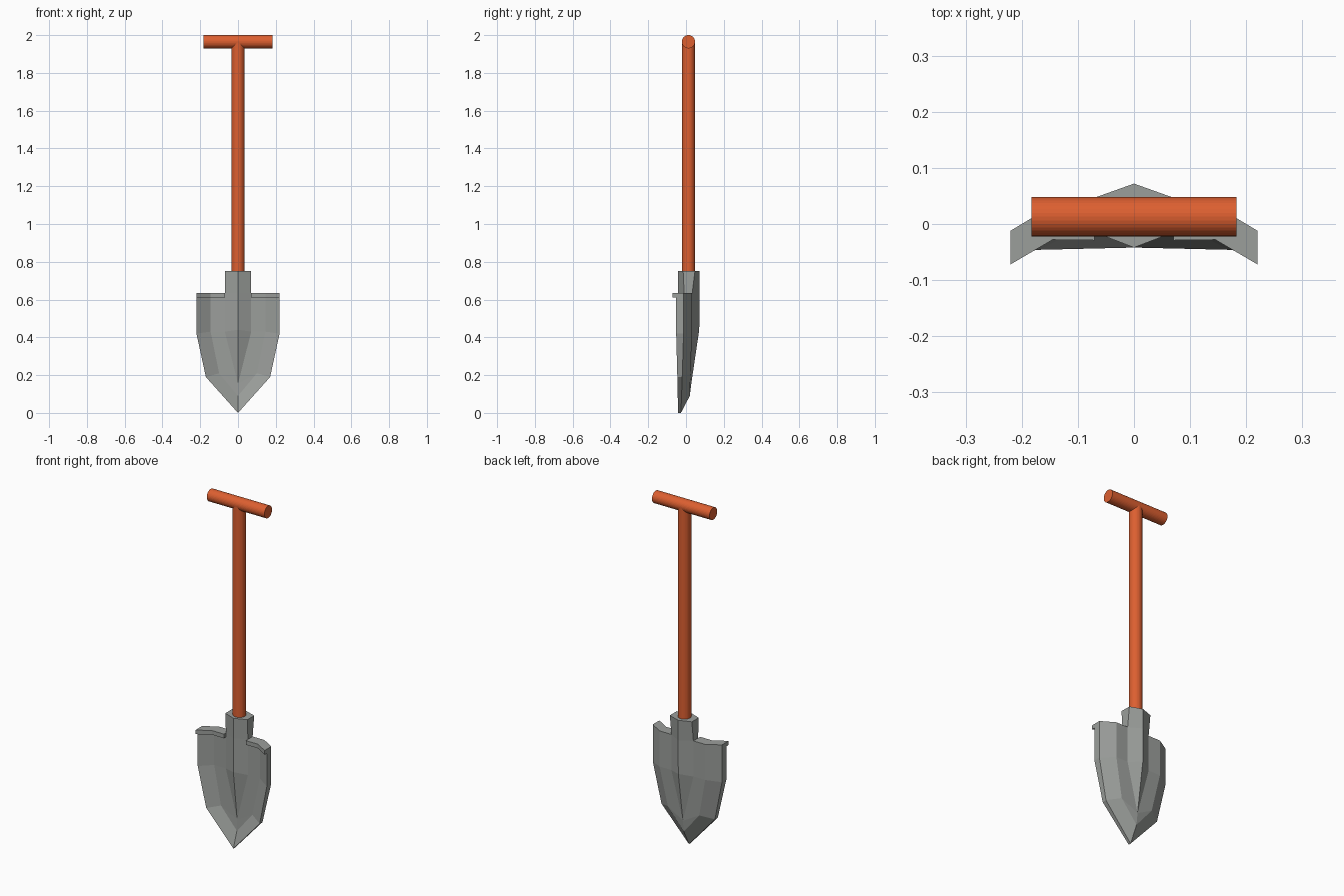
import bpy, bmesh, math
from mathutils import Matrix

if "Cube" in bpy.data.objects:
    bpy.data.objects.remove(bpy.data.objects["Cube"])


def material(name, rgb):
    m = bpy.data.materials.new(name)
    m.diffuse_color = (*rgb, 1)
    m.use_nodes = True
    m.node_tree.nodes["Principled BSDF"].inputs["Base Color"].default_value = m.diffuse_color
    return m


steel = material("grey steel", (0.33, 0.345, 0.33))
orange = material("orange handle", (0.72, 0.115, 0.03))


def finish(name, bm, mat):
    bmesh.ops.remove_doubles(bm, verts=bm.verts, dist=0.0005)
    bmesh.ops.recalc_face_normals(bm, faces=bm.faces)
    me = bpy.data.meshes.new(name)
    bm.to_mesh(me)
    bm.free()
    me.materials.append(mat)
    ob = bpy.data.objects.new(name, me)
    bpy.context.collection.objects.link(ob)
    return ob


def rod(name, length, matrix):
    bm = bmesh.new()
    bmesh.ops.create_cone(bm, cap_ends=True, segments=32, radius1=0.035,
                          radius2=0.035, depth=length, matrix=matrix)
    return finish(name, bm, orange)


# Shaft and cross grip
rod("shaft", 1.29, Matrix.Translation((0, 0.013, 1.315)))
rod("grip", 0.366, Matrix.Translation((0, 0.013, 1.965)) @ Matrix.Rotation(math.pi / 2, 4, 'Y'))

# Blade half outline: name -> x, z, front y, back y
P = {
    "T0": (0, 0.75, -0.042, 0.072), "T1": (0.07, 0.75, -0.015, 0.047),
    "A0": (0, 0.635, -0.042, 0.072), "A1": (0.07, 0.635, -0.01, 0.033),
    "A2": (0.145, 0.635, -0.009, 0.033), "A3": (0.22, 0.635, -0.053, -0.012),
    "B0": (0, 0.44, -0.042, 0.07), "B1": (0.07, 0.43, -0.01, 0.033),
    "B2": (0.145, 0.43, -0.009, 0.033), "B3": (0.22, 0.42, -0.052, -0.013),
    "C0": (0, 0.155, -0.008, 0.028), "C2": (0.1, 0.21, -0.012, 0.022),
    "C3": (0.17, 0.19, -0.046, -0.02), "D0": (0, 0.09, -0.01, 0.02),
    "E0": (0, 0.0, -0.042, -0.027),
}
FACES = ["T0 T1 A1 A0", "A0 A1 B1 B0", "A1 A2 B2 B1", "A2 A3 B3 B2", "B0 B1 C0",
         "B1 B2 C2 C0", "B2 B3 C3 C2", "C0 C2 D0", "C2 C3 E0 D0"]
RIM = "T0 T1 A1 A2 A3 B3 C3 E0".split()

# Blade with socket: front and back skins joined along the rim, both halves
bm = bmesh.new()
for side in (1, -1):
    v = {}
    for k, (x, z, yf, yb) in P.items():
        v[k, 0] = bm.verts.new((side * x, yf, z))
        v[k, 1] = bm.verts.new((side * x, yb, z))
    for layer in (0, 1):
        for f in FACES:
            bm.faces.new([v[k, layer] for k in f.split()])
    for a, b in zip(RIM, RIM[1:]):
        bm.faces.new((v[a, 0], v[b, 0], v[b, 1], v[a, 1]))
finish("blade", bm, steel)

# Foot rests: folded lip along the top front edge on each side
for side, label in ((1, "right"), (-1, "left")):
    bm = bmesh.new()
    rings = []
    for k in ("A1", "A2", "A3"):
        x, z, yf, _ = P[k]
        rings.append([bm.verts.new((side * x, y, h)) for y, h in
                      ((yf - 0.019, z), (yf, z), (yf, z - 0.024), (yf - 0.019, z - 0.024))])
    for r, s in zip(rings, rings[1:]):
        for i in range(4):
            j = (i + 1) % 4
            bm.faces.new((r[i], r[j], s[j], s[i]))
    bm.faces.new(rings[0])
    bm.faces.new(rings[-1])
    finish(label + "_foot_rest", bm, steel)
